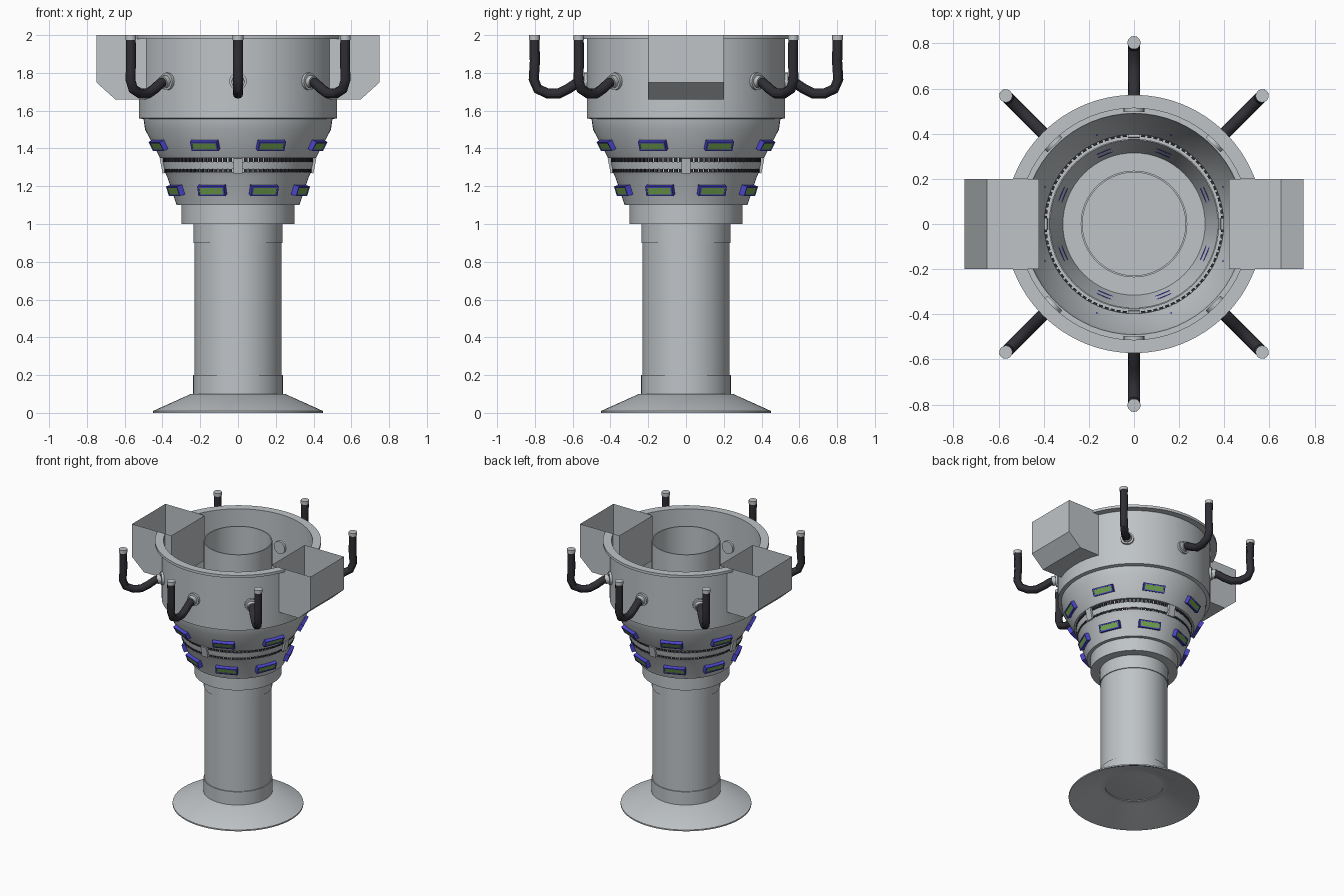
import bpy, bmesh, math
from mathutils import Vector, Matrix

if "Cube" in bpy.data.objects:
    bpy.data.objects.remove(bpy.data.objects["Cube"])

def material(name, rgb):
    m = bpy.data.materials.new(name)
    m.diffuse_color = (*rgb, 1)
    m.use_nodes = True
    m.node_tree.nodes["Principled BSDF"].inputs["Base Color"].default_value = m.diffuse_color
    return m

GRAY = material("hull_gray", (0.52, 0.55, 0.57))
DARK = material("hose_dark", (0.028, 0.028, 0.035))
BLUE = material("frame_blue", (0.07, 0.06, 0.60))
GREEN = material("window_green", (0.17, 0.37, 0.08))

def finish(name, bm, mats, smooth=False):
    bmesh.ops.recalc_face_normals(bm, faces=bm.faces)
    me = bpy.data.meshes.new(name)
    bm.to_mesh(me)
    bm.free()
    ob = bpy.data.objects.new(name, me)
    bpy.context.collection.objects.link(ob)
    for m in mats:
        me.materials.append(m)
    if smooth:
        smooth_object(ob)
    return ob

def smooth_object(ob):
    bpy.ops.object.select_all(action='DESELECT')
    ob.select_set(True)
    bpy.context.view_layer.objects.active = ob
    bpy.ops.object.shade_smooth_by_angle(angle=math.radians(30))

def lathe(name, profile, closed=True, n=64, smooth=True):
    """Revolve (radius, height) points around z."""
    bm = bmesh.new()
    rings = []
    for r, z in profile:
        if r == 0:
            rings.append([bm.verts.new((0, 0, z))] * n)
        else:
            rings.append([bm.verts.new((r * math.cos(2 * math.pi * i / n),
                                        r * math.sin(2 * math.pi * i / n), z)) for i in range(n)])
    pairs = list(zip(rings, rings[1:])) + ([(rings[-1], rings[0])] if closed else [])
    for a, b in pairs:
        for i in range(n):
            j = (i + 1) % n
            vs = list(dict.fromkeys([a[i], a[j], b[j], b[i]]))
            bm.faces.new(vs)
    return finish(name, bm, [GRAY], smooth)

def add_box(bm, size, mat, index=0):
    vs = bmesh.ops.create_cube(bm, size=1, matrix=mat @ Matrix.Diagonal((*size, 1)))["verts"]
    for f in {f for v in vs for f in v.link_faces}:
        f.material_index = index

def polar(angle, r, z, tilt=0):
    """Frame with local x outward, y sideways, z up, leaning by tilt."""
    return (Matrix.Rotation(angle, 4, 'Z') @ Matrix.Translation((r, 0, z))
            @ Matrix.Rotation(tilt, 4, 'Y'))

# flared foot, hollow underneath
lathe("foot", [(0.45, 0), (0.45, 0.01), (0.25, 0.10), (0.20, 0.10), (0.20, 0.09), (0.24, 0.09), (0.44, 0)])

# central column: open tube with a deep floor
lathe("column", [(0, 0.095), (0.21, 0.095), (0.237, 0.10), (0.237, 0.20), (0.23, 0.20), (0.23, 0.90),
                 (0.236, 0.90), (0.236, 2.0), (0.228, 2.0), (0.228, 0.11), (0, 0.11)], closed=False)

# lower bowl
lathe("lower_bowl", [(0.388, 1.275), (0.375, 1.25), (0.325, 1.10), (0.30, 1.10), (0.30, 1.0),
                     (0.232, 1.0), (0.232, 1.11), (0.315, 1.11), (0.372, 1.275)])

# upper bowl with rim flange
bowl = lathe("upper_bowl", [(0.572, 2.0), (0.572, 1.98), (0.525, 1.98), (0.525, 1.56), (0.50, 1.555),
                            (0.492, 1.50), (0.413, 1.35), (0.397, 1.35), (0.48, 1.51), (0.49, 1.56),
                            (0.513, 1.56), (0.513, 2.0)], smooth=False)

# side hoppers: open-topped boxes with a chamfered lower outer edge
def hopper(name, side, shell):
    pts = [(0.42, 2.0), (0.42, 1.66), (0.65, 1.66), (0.75, 1.75), (0.75, 2.0)]
    if not shell:
        pts[0], pts[-1] = (0.42, 2.1), (0.75, 2.1)
    bm = bmesh.new()
    a, b = ([bm.verts.new((side * x, y, z)) for x, z in pts] for y in (-0.2, 0.2))
    bm.faces.new(a)
    bm.faces.new(b)
    for i in range(4 if shell else 5):
        j = (i + 1) % 5
        bm.faces.new([a[i], a[j], b[j], b[i]])
    return finish(name, bm, [GRAY])

for side, label in ((-1, "left"), (1, "right")):
    cutter = hopper("cutter", side, False)
    cutter.hide_render = True
    mod = bowl.modifiers.new("cut", 'BOOLEAN')
    mod.object, mod.operation, mod.solver = cutter, 'DIFFERENCE', 'EXACT'
    bpy.context.view_layer.objects.active = bowl
    bpy.ops.object.modifier_apply(modifier=mod.name)
    bpy.data.objects.remove(cutter)
    hopper(label + "_hopper", side, True)
smooth_object(bowl)

# toothed ring in the gap between the bowls, with four joining blocks
lathe("gap_ring", [(0.398, 1.328), (0.390, 1.29), (0.375, 1.29), (0.375, 1.328)])
bm = bmesh.new()
for k in range(90):
    ang = 2 * math.pi * k / 90
    add_box(bm, (0.012, 0.018, 0.022), polar(ang, 0.393, 1.339))
    add_box(bm, (0.012, 0.018, 0.018), polar(ang, 0.383, 1.282))
finish("gap_teeth", bm, [DARK])
bm = bmesh.new()
for k in range(4):
    add_box(bm, (0.03, 0.05, 0.08), polar(k * math.pi / 2, 0.392, 1.31, 0.2))
finish("gap_blocks", bm, [GRAY])

# framed windows: four blue bars around a green pane
def window_row(name, r, z, tilt):
    bm = bmesh.new()
    w, h, t, d = 0.152, 0.054, 0.009, 0.036
    for k in range(8):
        m = polar(math.radians(22.5 + 45 * k), r, z, tilt) @ Matrix.Translation((0.004, 0, 0))
        for s in (-1, 1):
            add_box(bm, (d, w, t), m @ Matrix.Translation((0, 0, s * (h - t) / 2)))
            add_box(bm, (d, t, h - 2 * t), m @ Matrix.Translation((0, s * (w - t) / 2, 0)))
        add_box(bm, (0.008, w - 2 * t, h - 2 * t), m @ Matrix.Translation((0.011, 0, 0)), 1)
    finish(name, bm, [BLUE, GREEN])

window_row("upper_windows", 0.449, 1.42, math.atan(0.53))
window_row("lower_windows", 0.352, 1.18, math.atan(0.35))

# hoses with wall ports and end caps
PATH = [(0.53, 1.757), (0.58, 1.745), (0.625, 1.715), (0.675, 1.690), (0.73, 1.690),
        (0.785, 1.715), (0.806, 1.765), (0.800, 1.86), (0.803, 1.985)]

def sweep(bm, pts, radius, n=12):
    rings = []
    for i, p in enumerate(pts):
        d = (pts[min(i + 1, len(pts) - 1)] - pts[max(i - 1, 0)]).normalized()
        side = Vector((0, 1, 0))
        up = d.cross(side)
        rings.append([bm.verts.new(p + radius * (math.cos(t) * side + math.sin(t) * up))
                      for t in (2 * math.pi * q / n for q in range(n))])
    for a, b in zip(rings, rings[1:]):
        for i in range(n):
            bm.faces.new([a[i], a[(i + 1) % n], b[(i + 1) % n], b[i]])
    bm.faces.new(rings[0])
    bm.faces.new(rings[-1])

for k, deg in enumerate((45, 90, 135, 225, 270, 315)):
    parts = (("hose", [Vector((r, 0, z)) for r, z in PATH], 0.027, DARK),
             ("hose_port", [Vector((0.495, 0, 1.755)), Vector((0.54, 0, 1.755))], 0.046, GRAY),
             ("hose_collar", [Vector((0.54, 0, 1.755)), Vector((0.565, 0, 1.75))], 0.034, GRAY),
             ("hose_cap", [Vector((0.803, 0, 1.975)), Vector((0.803, 0, 2.0))], 0.029, GRAY))
    for name, pts, rad, mat in parts:
        bm = bmesh.new()
        sweep(bm, pts, rad, 12 if name == "hose" else 20)
        bm.transform(Matrix.Rotation(math.radians(deg), 4, 'Z'))
        finish(f"{name}_{k + 1}", bm, [mat], True)
